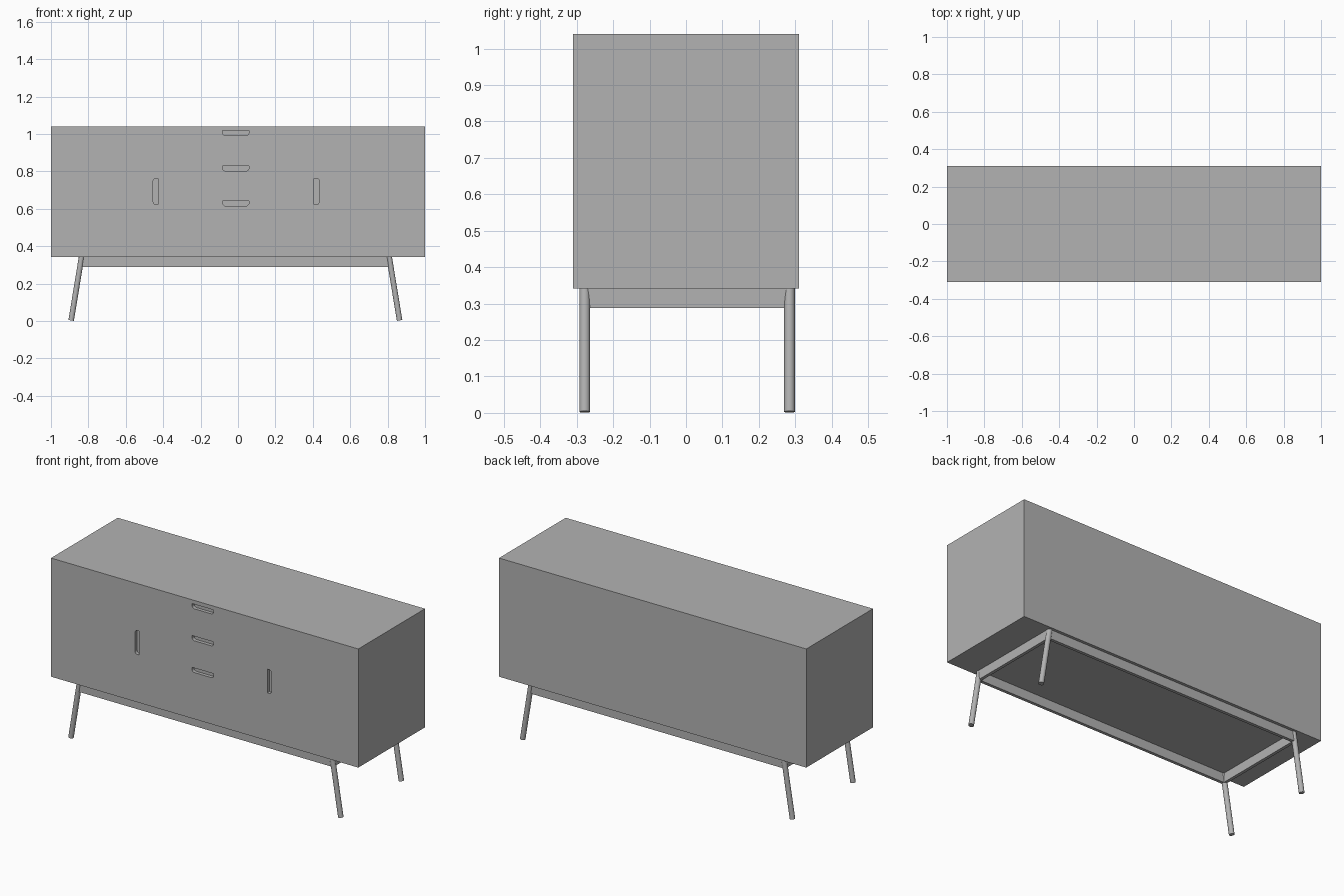
import bpy, bmesh
from math import sin, cos, pi
from mathutils import Vector, Matrix

old = bpy.data.objects.get("Cube")
if old:
    bpy.data.objects.remove(old, do_unlink=True)

grey = bpy.data.materials.new("plain grey")
grey.use_nodes = True
colour = (0.45, 0.45, 0.45, 1)
grey.diffuse_color = colour
grey.node_tree.nodes["Principled BSDF"].inputs["Base Color"].default_value = colour


def finish(bm, name):
    bmesh.ops.recalc_face_normals(bm, faces=bm.faces)
    mesh = bpy.data.meshes.new(name)
    bm.to_mesh(mesh)
    bm.free()
    mesh.materials.append(grey)
    obj = bpy.data.objects.new(name, mesh)
    bpy.context.collection.objects.link(obj)
    return obj


def select(obj):
    bpy.ops.object.select_all(action='DESELECT')
    obj.select_set(True)
    bpy.context.view_layer.objects.active = obj


def box(name, low, high):
    low, high = Vector(low), Vector(high)
    bm = bmesh.new()
    bmesh.ops.create_cube(bm, size=1)
    bmesh.ops.scale(bm, vec=high - low, verts=bm.verts)
    bmesh.ops.translate(bm, vec=(low + high) / 2, verts=bm.verts)
    return finish(bm, name)


def rod(name, start, end, radius):
    start, end = Vector(start), Vector(end)
    axis = end - start
    bm = bmesh.new()
    bmesh.ops.create_cone(bm, cap_ends=True, segments=24, radius1=radius,
                          radius2=radius, depth=axis.length)
    turn = axis.to_track_quat('Z', 'Y').to_matrix().to_4x4()
    bmesh.ops.transform(bm, matrix=Matrix.Translation((start + end) / 2) @ turn,
                        verts=bm.verts)
    obj = finish(bm, name)
    select(obj)
    bpy.ops.object.shade_smooth_by_angle()
    return obj


def grip_cutter(x, z, angle):
    """Slot with a flat upper edge and two rounded lower corners, turned by angle."""
    w, h, r, depth = 0.07, 0.0135, 0.015, 0.02
    outline = [(-w, h), (w, h)]
    for side in (1, -1):
        arc = [(side * (w - r + r * cos(a * pi / 12)), -h + r - r * sin(a * pi / 12))
               for a in range(7)]
        outline += arc if side == 1 else arc[::-1]
    bm = bmesh.new()
    face = bm.faces.new([bm.verts.new((u, 0, v)) for u, v in outline])
    out = bmesh.ops.extrude_face_region(bm, geom=[face])
    moved = [v for v in out["geom"] if isinstance(v, bmesh.types.BMVert)]
    bmesh.ops.translate(bm, vec=(0, depth + 0.02, 0), verts=moved)
    place = Matrix.Translation((x, FRONT - 0.02, z)) @ Matrix.Rotation(angle, 4, 'Y')
    bmesh.ops.transform(bm, matrix=place, verts=bm.verts)
    return finish(bm, "grip_cutter")


# Cabinet with recessed finger grips: three drawers and two doors
FRONT = -0.31
cabinet = box("cabinet", (-1, FRONT, 0.342), (1, 0.31, 1.04))
grips = [(-0.012, z, 0) for z in (1.004, 0.816, 0.629)]
grips += [(-0.44, 0.693, pi / 2), (0.421, 0.693, -pi / 2)]
for grip in grips:
    cutter = grip_cutter(*grip)
    cut = cabinet.modifiers.new("grip", 'BOOLEAN')
    cut.operation = 'DIFFERENCE'
    cut.solver = 'EXACT'
    cut.object = cutter
    select(cabinet)
    bpy.ops.object.modifier_apply(modifier=cut.name)
    bpy.data.objects.remove(cutter, do_unlink=True)

# Splayed legs and the rails joining them
MID_X, MID_Y = -0.014, 0.003
TOP, FOOT, LEG_Y = 0.822, 0.878, 0.281
RAIL_LOW, RAIL_HIGH, HALF = 0.288, 0.342, 0.009
for sx, side in ((-1, "right"), (1, "left")):
    for sy, end in ((-1, "front"), (1, "back")):
        y = MID_Y + sy * LEG_Y
        rod(f"{end}_{side}_leg", (MID_X + sx * FOOT, y, 0.003),
            (MID_X + sx * TOP, y, 0.344), 0.0148)
    x = MID_X + sx * (TOP + 0.004)
    box(f"{side}_rail", (x - HALF, MID_Y - LEG_Y, RAIL_LOW),
        (x + HALF, MID_Y + LEG_Y, RAIL_HIGH))
for sy, end in ((-1, "front"), (1, "back")):
    y = MID_Y + sy * LEG_Y
    box(f"{end}_rail", (MID_X - TOP, y - HALF, RAIL_LOW),
        (MID_X + TOP, y + HALF, RAIL_HIGH))
